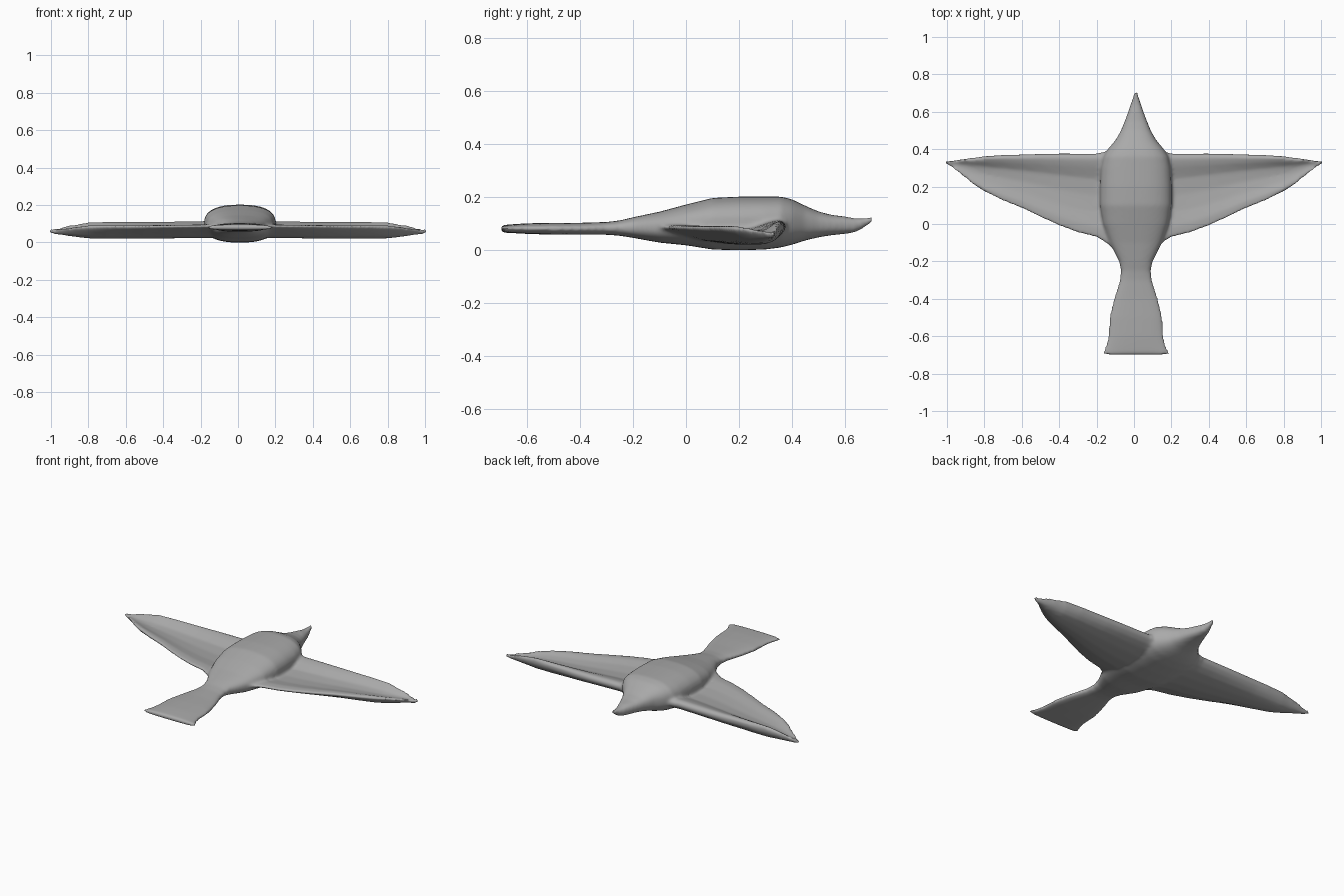
import bpy, bmesh, math

if "Cube" in bpy.data.objects:
    bpy.data.objects.remove(bpy.data.objects["Cube"])

# half width, bottom and top of the body and tail along y
BODY = [(-.70, .185, .066, .094), (-.65, .16, .064, .098), (-.6, .148, .061, .101),
        (-.5, .142, .058, .103), (-.4, .118, .058, .103), (-.3, .086, .058, .106),
        (-.25, .08, .054, .112), (-.2, .09, .046, .124), (-.1, .14, .028, .145),
        (0, .175, .018, .172), (.1, .192, .002, .197), (.2, .192, -.001, .202),
        (.3, .187, .002, .202), (.36, .175, .01, .202), (.4, .15, .02, .192),
        (.45, .108, .036, .168), (.5, .08, .048, .146), (.55, .06, .056, .133),
        (.6, .041, .061, .127), (.64, .028, .067, .120), (.67, .018, .083, .120),
        (.705, .009, .105, .127)]

# trailing edge, leading edge along the half span
WING = [(0, -.1, .40), (.12, -.125, .40), (.16, -.095, .385), (.2, -.07, .377), (.3, -.045, .377),
        (.4, -.008, .377), (.5, .037, .375), (.6, .085, .371), (.7, .125, .369),
        (.8, .172, .362), (.85, .205, .355), (.9, .244, .349), (.95, .285, .342),
        (1.008, .322, .338)]

# wing section: chord fraction (trailing to leading), bottom, top
SECTION = [(0, .078, .090), (.12, .058, .092), (.3, .032, .078), (.5, .020, .072),
           (.7, .022, .078), (.85, .034, .102), (.94, .052, .111), (1, .076, .100)]


def loft(bm, rings):
    """Skin a list of closed rings and cap both ends."""
    rows = [[bm.verts.new(p) for p in ring] for ring in rings]
    n = len(rows[0])
    for a, b in zip(rows, rows[1:]):
        for i in range(n):
            j = (i + 1) % n
            bm.faces.new((a[i], a[j], b[j], b[i]))
    bm.faces.new(rows[0][::-1])
    bm.faces.new(rows[-1])


def body_ring(y, w, lo, hi, n=36):
    ring = []
    for i in range(n):
        a = 2 * math.pi * i / n
        c, s = math.cos(a), math.sin(a)
        x = math.copysign(abs(c) ** .8, c) * w
        z = math.copysign(abs(s) ** .8, s) * (hi - lo) / 2
        ring.append((.01 + x, y, (hi + lo) / 2 + z))
    return ring


def wing_ring(x, back, front):
    # sections flatten and thin out toward the tips
    k = min(1, .25 + .75 * (front - back) / .2)
    level = .058
    raise_root = .006 * max(0, 1 - abs(x) / .5)
    def pt(t, z):
        return (x, back + t * (front - back), level + (z - level) * k + raise_root)
    return [pt(t, lo) for t, lo, hi in SECTION] + [pt(t, hi) for t, lo, hi in SECTION[::-1]]


bm = bmesh.new()
# body, head and tail in one skin
loft(bm, [body_ring(*row) for row in BODY])
# both wings in one skin, mirrored across the body
span = [(-x, b, f) for x, b, f in WING[:0:-1]] + WING
loft(bm, [wing_ring(*row) for row in span])
bmesh.ops.recalc_face_normals(bm, faces=bm.faces)

mesh = bpy.data.meshes.new("bird")
bm.to_mesh(mesh)
bm.free()
bird = bpy.data.objects.new("bird", mesh)
bpy.context.collection.objects.link(bird)

grey = bpy.data.materials.new("plain grey")
grey.diffuse_color = (.4, .4, .4, 1)
grey.use_nodes = True
grey.node_tree.nodes["Principled BSDF"].inputs["Base Color"].default_value = grey.diffuse_color
mesh.materials.append(grey)

# fuse the parts and blend the joins
remesh = bird.modifiers.new("fuse", 'REMESH')
remesh.mode = 'VOXEL'
remesh.voxel_size = .009
remesh.use_smooth_shade = True
blend = bird.modifiers.new("blend", 'SMOOTH')
blend.factor = .5
blend.iterations = 8
